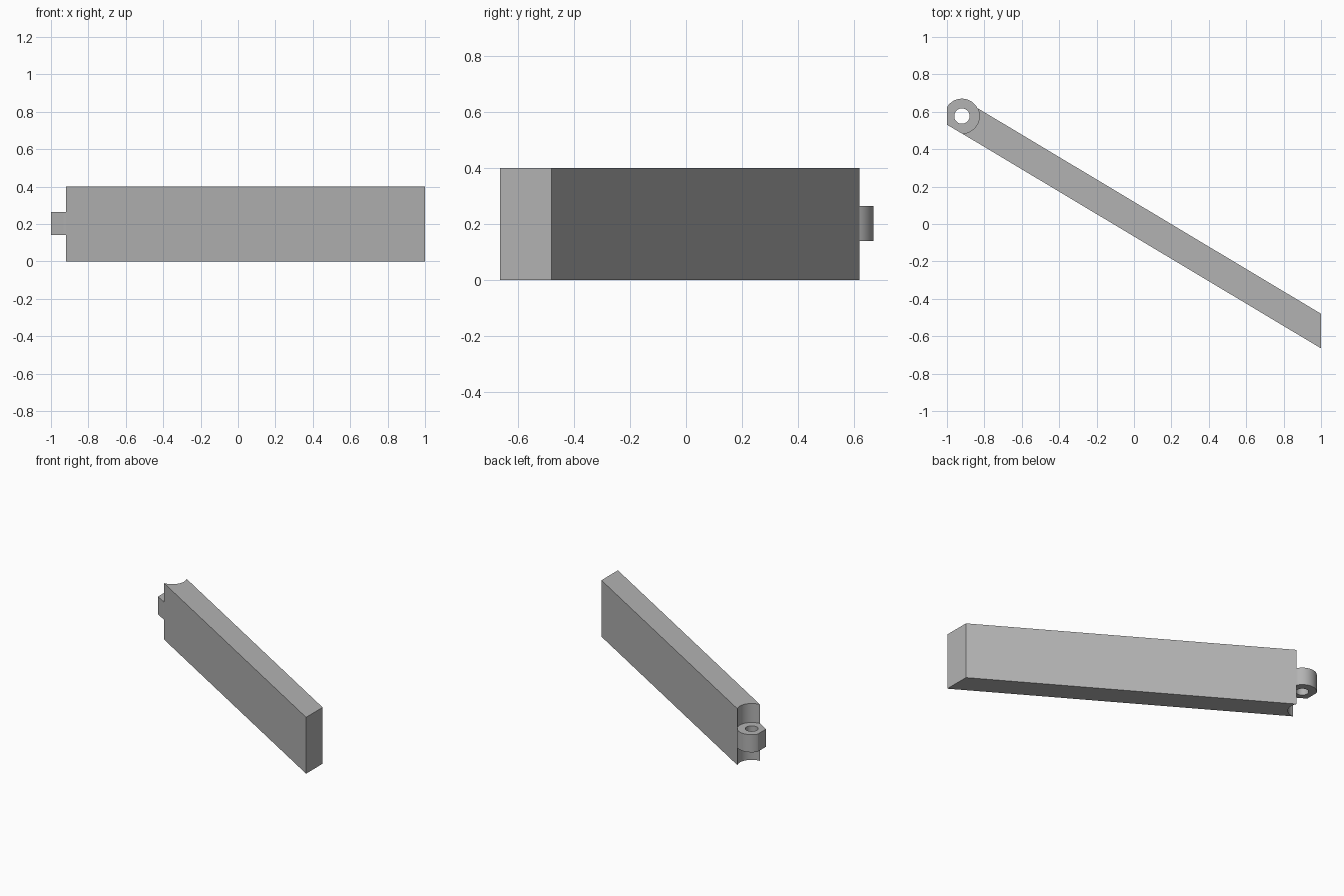
import bpy, bmesh
from math import cos, sin, radians, sqrt
from mathutils import Vector

if "Cube" in bpy.data.objects:
    bpy.data.objects.remove(bpy.data.objects["Cube"])

CX, CY = -0.92, 0.577           # hinge axis
R, HOLE = 0.093, 0.041          # knuckle and pin hole radii
TOP, LOW = 0.118, -0.067        # bar edge heights at x = 0
SLOPE = -0.598

grey = bpy.data.materials.new("light_grey")
grey.use_nodes = True
colour = (0.45, 0.45, 0.45, 1)
grey.diffuse_color = colour
grey.node_tree.nodes["Principled BSDF"].inputs["Base Color"].default_value = colour


def polar(deg, r):
    return (CX + r * cos(radians(deg)), CY + r * sin(radians(deg)))


def finish(name, bm):
    bmesh.ops.recalc_face_normals(bm, faces=bm.faces)
    mesh = bpy.data.meshes.new(name)
    bm.to_mesh(mesh)
    bm.free()
    mesh.materials.append(grey)
    obj = bpy.data.objects.new(name, mesh)
    bpy.context.collection.objects.link(obj)
    bpy.ops.object.select_all(action='DESELECT')
    obj.select_set(True)
    bpy.context.view_layer.objects.active = obj
    bpy.ops.object.shade_smooth_by_angle(angle=radians(25))
    return obj


# Slanted bar with a concave hinge socket at its far end
profile = [polar(a, R) for a in [*range(-90, 26, 5), 27.5]]
profile += [(1, TOP + SLOPE), (1, LOW + SLOPE)]
bm = bmesh.new()
face = bm.faces.new([bm.verts.new((x, y, 0)) for x, y in profile])
extruded = bmesh.ops.extrude_face_region(bm, geom=[face])["geom"]
bmesh.ops.translate(bm, vec=(0, 0, 0.4),
                    verts=[v for v in extruded if isinstance(v, bmesh.types.BMVert)])
finish("slanted_bar", bm)

# Hinge knuckle: ring trimmed flat at the end and along the bar's near side
side = Vector((SLOPE, -1)).normalized()
side_gap = (CY - SLOPE * CX - LOW) / sqrt(1 + SLOPE ** 2)
flats = [(Vector((-1, 0)), 1 + CX), (side, side_gap)]


def reach(deg):
    ray = Vector((cos(radians(deg)), sin(radians(deg))))
    return min([R] + [gap / ray.dot(n) for n, gap in flats if ray.dot(n) > 0.01])


bm = bmesh.new()
rings = []
for deg in range(0, 360, 5):
    loop = [(HOLE, 0.14), (reach(deg), 0.14), (reach(deg), 0.265), (HOLE, 0.265)]
    rings.append([bm.verts.new((*polar(deg, r), z)) for r, z in loop])
for i, a in enumerate(rings):
    b = rings[(i + 1) % len(rings)]
    for k in range(4):
        m = (k + 1) % 4
        bm.faces.new((a[k], a[m], b[m], b[k]))
finish("hinge_knuckle", bm)
